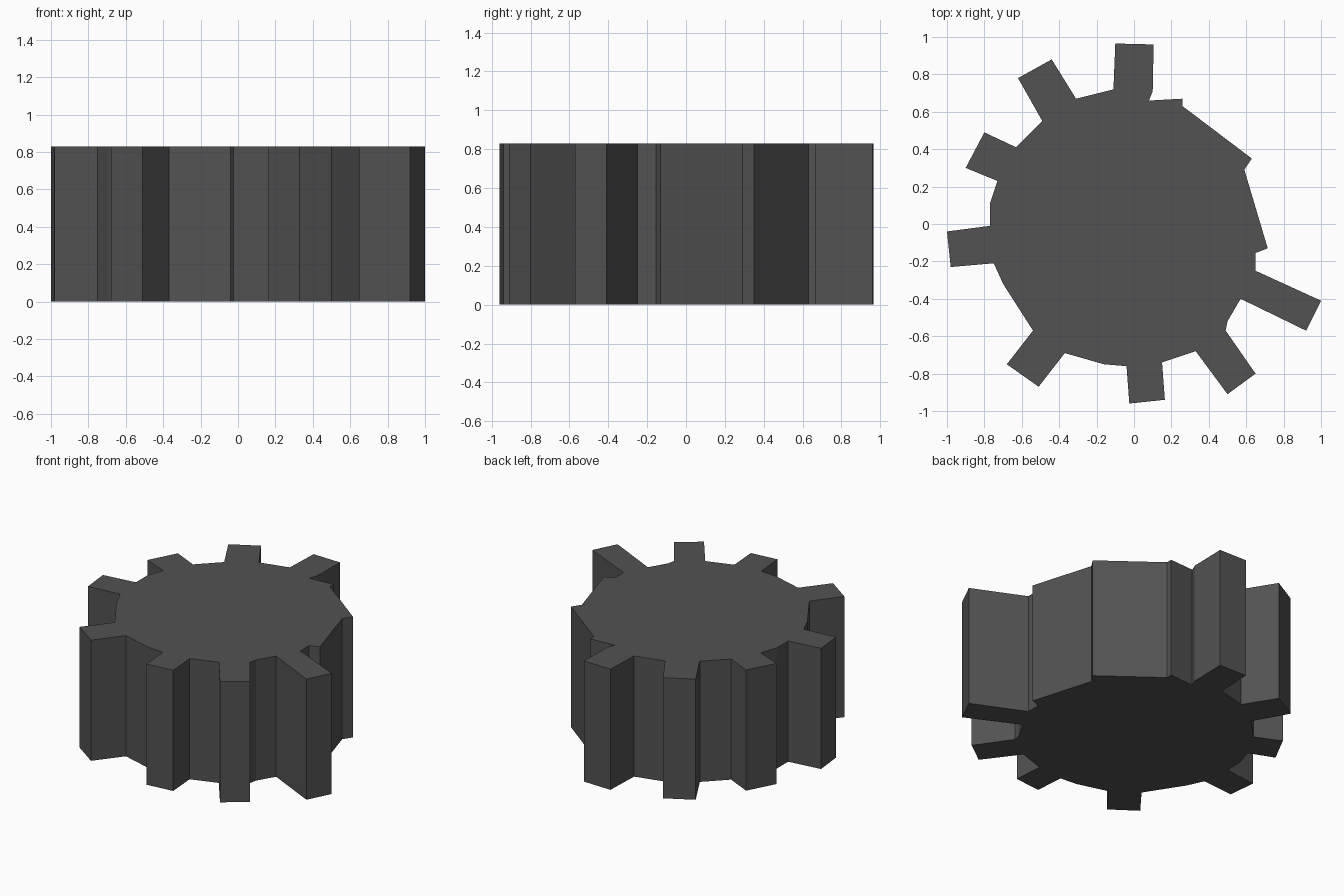
import bpy, bmesh

if "Cube" in bpy.data.objects:
    bpy.data.objects.remove(bpy.data.objects["Cube"])

HEIGHT = 0.83

# Teeth, clockwise from the back: root, tip, tip, root
back = [(-.11, .72), (-.10, .965), (.105, .96), (.10, .71)]
right = [(.65, -.25), (1.0, -.41), (.92, -.57), (.57, -.40)]
front_right = [(.49, -.57), (.65, -.80), (.50, -.91), (.33, -.68)]
front = [(.15, -.74), (.165, -.94), (-.025, -.96), (-.04, -.76)]
front_left = [(-.37, -.69), (-.51, -.87), (-.68, -.75), (-.54, -.57)]
left = [(-.75, -.21), (-.98, -.23), (-1.0, -.04), (-.77, -.01)]
left_back = [(-.73, .23), (-.90, .30), (-.80, .49), (-.63, .41)]
back_left = [(-.49, .55), (-.62, .78), (-.44, .88), (-.31, .67)]

# Broken rim sections between the teeth
chipped_rim = [(.08, .66), (.26, .67), (.26, .63), (.63, .35),
               (.59, .29), (.715, -.13), (.65, -.155)]

outline = (back + chipped_rim + right + [(.50, -.52)] + front_right + front
           + [(-.16, -.75)] + front_left + [(-.70, -.32)] + left
           + [(-.77, .11)] + left_back + back_left)


def extrude_outline(name, points, height):
    bm = bmesh.new()
    base = bm.faces.new([bm.verts.new((x, y, 0)) for x, y in points])
    result = bmesh.ops.extrude_face_region(bm, geom=[base], use_keep_orig=True)
    top = [v for v in result["geom"] if isinstance(v, bmesh.types.BMVert)]
    bmesh.ops.translate(bm, verts=top, vec=(0, 0, height))
    bmesh.ops.recalc_face_normals(bm, faces=bm.faces)
    caps = [f for f in bm.faces if len(f.verts) > 4]
    bmesh.ops.triangulate(bm, faces=caps)
    mesh = bpy.data.meshes.new(name)
    bm.to_mesh(mesh)
    bm.free()
    obj = bpy.data.objects.new(name, mesh)
    bpy.context.collection.objects.link(obj)
    return obj


# Solid worn gear with flat caps, in dark iron
gear = extrude_outline("worn_gear", outline, HEIGHT)
iron = bpy.data.materials.new("dark_iron")
iron.diffuse_color = (0.085, 0.085, 0.085, 1)
iron.use_nodes = True
iron.node_tree.nodes["Principled BSDF"].inputs["Base Color"].default_value = iron.diffuse_color
gear.data.materials.append(iron)
